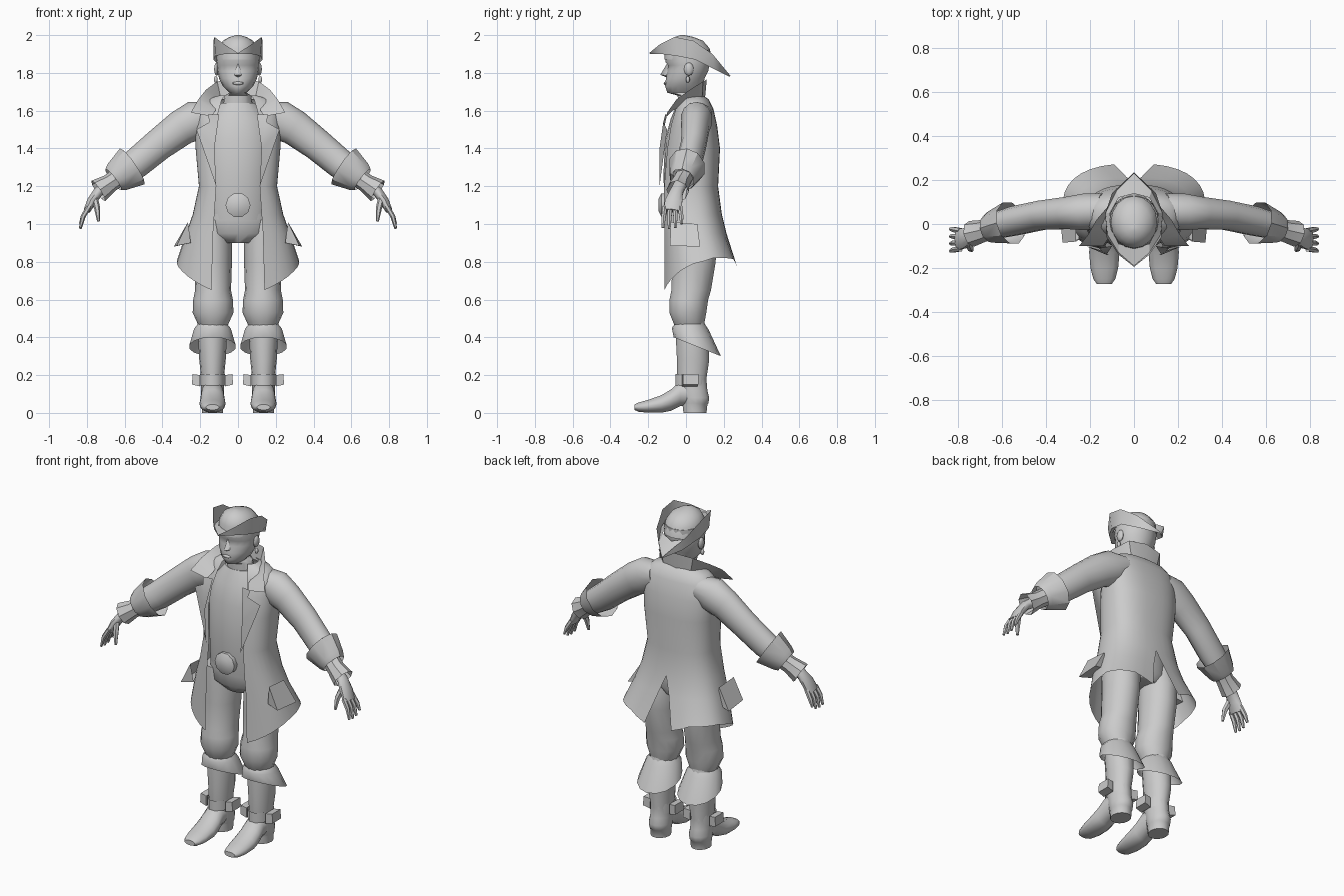
import bpy, bmesh, math
from mathutils import Vector

if "Cube" in bpy.data.objects:
    bpy.data.objects.remove(bpy.data.objects["Cube"])

GREY = (0.6, 0.6, 0.6, 1.0)
clay = bpy.data.materials.new("plain grey")
clay.use_nodes = True
clay.diffuse_color = GREY
clay.node_tree.nodes["Principled BSDF"].inputs["Base Color"].default_value = GREY


def build(name, verts, faces, mirror=True, angle=50):
    """Mesh object with outward normals, optional mirror and smooth shading."""
    mesh = bpy.data.meshes.new(name)
    mesh.from_pydata([tuple(v) for v in verts], [], faces)
    bm = bmesh.new()
    bm.from_mesh(mesh)
    bmesh.ops.recalc_face_normals(bm, faces=bm.faces)
    bm.to_mesh(mesh)
    bm.free()
    mesh.materials.append(clay)
    obj = bpy.data.objects.new(name, mesh)
    bpy.context.collection.objects.link(obj)
    bpy.ops.object.select_all(action="DESELECT")
    obj.select_set(True)
    bpy.context.view_layer.objects.active = obj
    bpy.ops.object.shade_smooth_by_angle(angle=math.radians(angle))
    if mirror:
        mod = obj.modifiers.new("mirror", "MIRROR")
        mod.use_mirror_merge = True
        mod.merge_threshold = 0.001
    return obj


def strips(name, rows, mirror=True, closed=False, caps=False, angle=50):
    """Join rows of points into a skin of quads."""
    n = len(rows[0])
    verts = [p for row in rows for p in row]
    last = n if closed else n - 1
    faces = [(r * n + c, r * n + (c + 1) % n, (r + 1) * n + (c + 1) % n, (r + 1) * n + c)
             for r in range(len(rows) - 1) for c in range(last)]
    if caps:
        faces += [tuple(range(n)), tuple(range(len(verts) - n, len(verts)))]
    return build(name, verts, faces, mirror, angle)


def loft(name, rings, axis=None, n=14, mirror=True, caps=True, angle=50):
    """Skin ellipses (x, y, z, ru, rv) across the axis or along the path."""
    centres = [Vector(r[:3]) for r in rings]
    rows = []
    for i, ring in enumerate(rings):
        before, after = centres[max(i - 1, 0)], centres[min(i + 1, len(rings) - 1)]
        t = Vector(axis) if axis else (after - before).normalized()
        ref = Vector((0, 0, 1)) if abs(t.y) > 0.9 else Vector((0, 1, 0))
        u = ref.cross(t).normalized()
        v = t.cross(u)
        turns = [math.tau * k / n for k in range(n)]
        rows.append([centres[i] + u * ring[3] * math.cos(a) + v * ring[4] * math.sin(a)
                     for a in turns])
    return strips(name, rows, mirror, True, caps, angle)


def stack(name, levels, x=0, **options):
    """Upright loft from levels (z, front, back, half width)."""
    rings = [(x, (f + b) / 2, z, w, (b - f) / 2) for z, f, b, w in levels]
    return loft(name, rings, axis=(0, 0, 1), mirror=x != 0, **options)


def blob(name, centre, size, mirror=True):
    """Small ellipsoid."""
    x, y, z = centre
    a, b, c = size
    steps = [math.pi * k / 6 for k in range(7)]
    rings = [(x, y, z - c * math.cos(s), a * math.sin(s) + 0.0005, b * math.sin(s) + 0.0005)
             for s in steps]
    return loft(name, rings, axis=(0, 0, 1), n=8, mirror=mirror)


# Head and face
stack("head", [(1.55, -.04, .1, .09), (1.68, -.045, .09, .07), (1.695, -.1, .085, .045),
               (1.73, -.112, .09, .08), (1.77, -.108, .1, .1), (1.81, -.1, .12, .11),
               (1.84, -.097, .125, .113), (1.86, -.112, .13, .115), (1.92, -.1, .13, .11)], n=18)
build("nose", [(0, -.1, 1.85), (0, -.136, 1.79), (0, -.1, 1.775), (.024, -.095, 1.785)],
      [(0, 1, 3), (1, 2, 3)])
blob("lips", (0, -.108, 1.745), (.03, .01, .009), mirror=False)
blob("ear", (.112, .015, 1.82), (.014, .025, .035))
blob("earring", (.118, .01, 1.765), (.01, .01, .018))

# Three-cornered hat
stack("hat_crown", [(1.87, -.115, .14, .11), (1.93, -.11, .125, .105), (1.97, -.09, .09, .08),
                    (1.99, -.06, .04, .045), (2.0, -.03, -.01, .01)], n=16)
strips("hat_brim", [
    [(0, -.11, 1.9), (.07, -.09, 1.91), (.105, -.02, 1.91), (.11, .05, 1.9), (.07, .12, 1.87), (0, .14, 1.85)],
    [(0, -.19, 1.9), (.07, -.13, 1.9), (.12, -.05, 1.89), (.13, .05, 1.87), (.08, .15, 1.82), (0, .23, 1.78)],
    [(0, -.195, 1.905), (.07, -.14, 1.95), (.125, -.06, 1.99), (.13, .04, 1.97), (.1, .14, 1.9), (0, .235, 1.785)],
], angle=30)

# Shirt and hips
stack("shirt", [(1.02, -.1, .13, .17), (1.1, -.11, .14, .18), (1.25, -.12, .14, .18),
                (1.45, -.11, .15, .19), (1.56, -.08, .13, .16), (1.64, -.045, .1, .09)], n=20)
stack("hips", [(.9, -.05, .13, .1), (.95, -.09, .15, .19), (1.03, -.1, .15, .185),
               (1.12, -.105, .14, .18)], n=20)
loft("belt_buckle", [(0, -.1, 1.1, .066, .066), (0, -.13, 1.1, .066, .066),
                     (0, -.145, 1.1, .035, .035)], axis=(0, -1, 0), n=10, mirror=False)

# Long open coat, split at the back
HEM = [.65, .7, .75, .79, .82, .82, .815, .77]
COLUMNS, ROUND = 14, 0.8


def coat_row(z, w, front, back, opening, split):
    start = math.asin((opening / w) ** (1 / ROUND))
    end = math.pi - math.asin((split / w) ** (1 / ROUND))
    row = []
    for c in range(COLUMNS + 1):
        t = c / COLUMNS
        a = start + (end - start) * t
        depth = math.copysign(abs(math.cos(a)) ** ROUND, math.cos(a))
        k = min(int(t * 7), 6)
        height = z or HEM[k] + (HEM[k + 1] - HEM[k]) * (t * 7 - k)
        row.append((w * max(math.sin(a), 0) ** ROUND,
                    (front + back) / 2 - depth * (back - front) / 2, height))
    return row


strips("coat", [coat_row(*r) for r in [
    (1.68, .1, -.02, .09, .07, 0), (1.66, .17, -.035, .12, .085, 0), (1.61, .225, -.06, .145, .1, 0),
    (1.52, .23, -.09, .165, .12, 0), (1.4, .225, -.115, .18, .13, 0), (1.2, .207, -.13, .17, .115, 0),
    (1.05, .24, -.13, .19, .125, 0), (.95, .275, -.125, .215, .132, .035),
    (None, .325, -.125, .275, .14, .09)]])
strips("collar", [
    [(0, .1, 1.66), (.09, .085, 1.66), (.12, 0, 1.64), (.12, -.07, 1.6), (.14, -.1, 1.57)],
    [(0, .11, 1.765), (.11, .09, 1.755), (.17, .02, 1.71), (.21, -.05, 1.66), (.25, -.1, 1.59)]], angle=40)
build("lapel", [(.115, -.14, 1.2), (.125, -.14, 1.4), (.1, -.1, 1.58), (.16, -.11, 1.58),
                (.15, -.12, 1.54), (.22, -.1, 1.5)], [(0, 1, 5), (1, 4, 5), (1, 2, 3, 4)])
build("pocket_flap", [(.265, -.08, 1.01), (.265, .06, 1), (.34, .075, .88), (.325, -.085, .885),
                      (.25, -.07, .9), (.25, .06, .9)],
      [(0, 1, 2, 3), (0, 3, 4), (1, 5, 2), (2, 5, 4, 3)], angle=20)

# Sleeves and cuffs
loft("sleeve", [(.14, .06, 1.58, .07, .08), (.22, .055, 1.55, .105, .085), (.3, .05, 1.51, .095, .075),
                (.42, .04, 1.42, .085, .068), (.54, .015, 1.32, .08, .068), (.64, -.01, 1.25, .07, .06)])
cuff = loft("coat_cuff", [(.66, -.02, 1.235, .07, .065), (.64, -.015, 1.25, .085, .075),
                          (.56, .005, 1.305, .115, .1)], n=10, caps=False, angle=35)
loft("shirt_cuff", [(.63, -.01, 1.25, .05, .05), (.68, -.03, 1.215, .05, .05),
                    (.74, -.045, 1.175, .065, .06)], n=8, caps=False, angle=30)

# Hands
loft("palm", [(.68, -.03, 1.21, .03, .035), (.74, -.05, 1.17, .027, .036), (.775, -.065, 1.12, .025, .048),
              (.8, -.072, 1.07, .018, .05)], n=10)
for i, name in enumerate(("index", "middle", "ring", "little")):
    y = -.112 + .027 * i
    tip = (.98, .975, .98, 1)[i]
    loft(name + "_finger", [(.79, y, 1.09, .014, .014), (.82, y - .006 + i * .004, 1.04, .013, .013),
                            (.835, y - .01 + i * .006, tip, .007, .008)], n=6)
loft("thumb", [(.76, -.08, 1.14, .018, .018), (.745, -.11, 1.08, .016, .016),
               (.738, -.12, 1.015, .008, .008)], n=6)

# Breeches gathered under the knee
stack("breeches", [(1.02, -.07, .14, .08), (.9, -.075, .165, .1), (.8, -.075, .16, .1), (.65, -.08, .135, .095),
                   (.6, -.09, .12, .105), (.53, -.09, .11, .108), (.48, -.07, .1, .085),
                   (.44, -.05, .09, .07)], x=.132)

# Boots with turned-down tops, heels and ankle straps
stack("boot_shaft", [(.48, -.05, .1, .07), (.38, -.055, .12, .075), (.28, -.05, .125, .07),
                     (.18, -.05, .11, .06), (.12, -.04, .115, .06), (.08, -.03, .125, .063), (.05, -.02, .12, .06),
                     (.045, -.02, .115, .058), (0, -.015, .11, .055)], x=.135)
loft("foot", [(.135, y, (top + low) / 2, w, (top - low) / 2) for y, top, low, w in [
    (.06, .16, .04, .05), (-.03, .17, .035, .06), (-.08, .125, .01, .066), (-.13, .095, 0, .069),
    (-.2, .07, 0, .063), (-.25, .056, .005, .05), (-.272, .045, .015, .035)]], axis=(0, -1, 0))


def boot_top_row(z, w, front, back, droop):
    turns = [math.tau * k / 14 for k in range(14)]
    return [(.135 + w * math.sin(a), (front + back) / 2 - (back - front) / 2 * math.cos(a),
             z - droop * (1 - math.cos(a)) / 2) for a in turns]


strips("boot_top", [boot_top_row(*r) for r in [
    (.47, .08, -.06, .1, 0), (.45, .1, -.075, .12, .01), (.4, .125, -.065, .185, .1)]], closed=True)
stack("ankle_strap", [(.145, -.06, .11, .066), (.205, -.06, .11, .066)], x=.135, n=10, caps=False)
for name, x, lean in (("outer", .2, .04), ("inner", .07, -.04)):
    strips(name + "_strap_end", [[(x, y, .2), (x + lean, y + .005, .205), (x + lean * 1.1, y + .005, .15), (x, y, .14)]
                                 for y in (-.02, .06)], closed=True, caps=True, angle=20)
